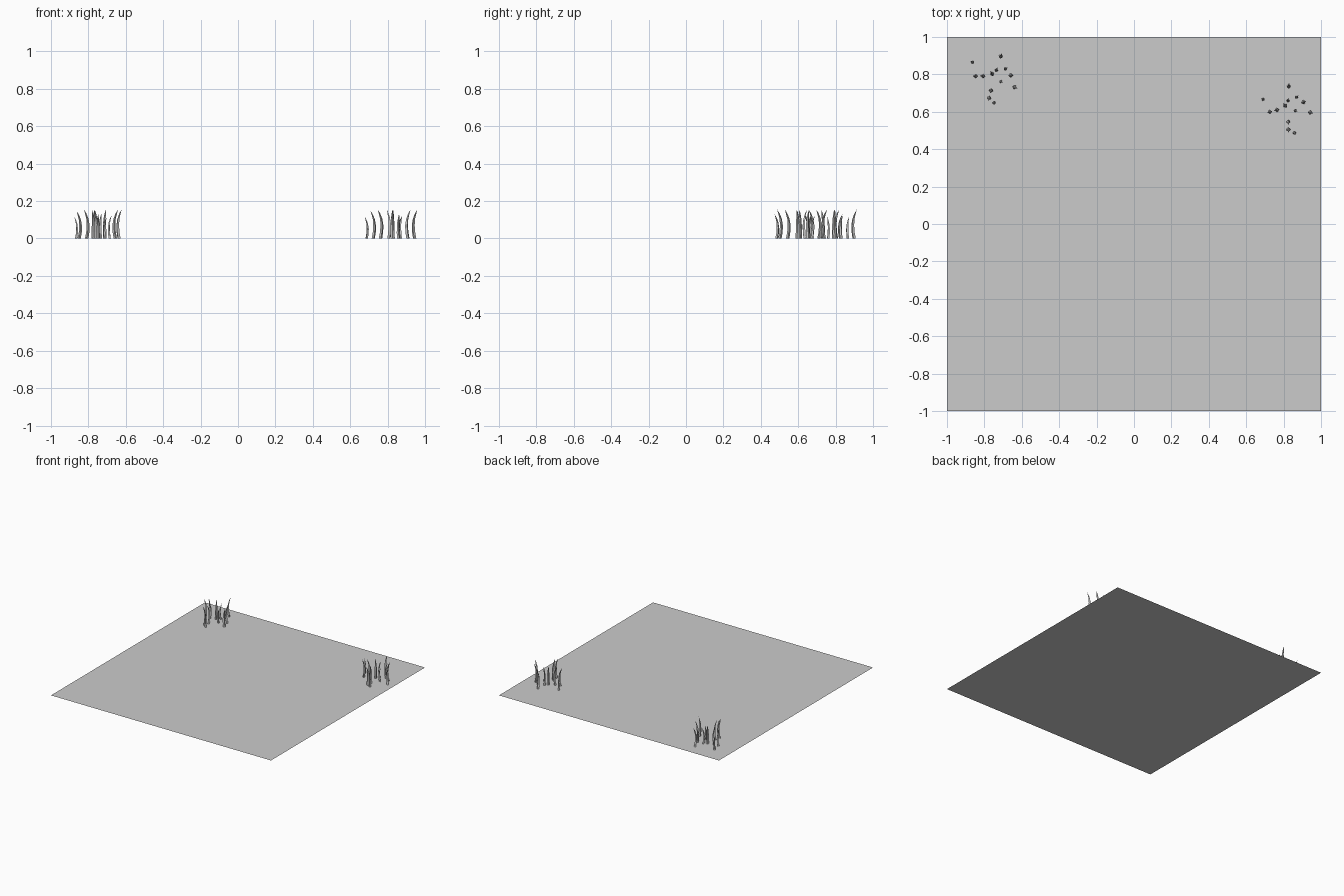
import bpy, bmesh, math
from mathutils import Matrix, Vector

if "Cube" in bpy.data.objects:
    bpy.data.objects.remove(bpy.data.objects["Cube"])

# flat ground sheet
bpy.ops.mesh.primitive_plane_add(size=2, location=(0, 0, 0))
bpy.context.object.name = "ground"

# blade stations: height, outward bend, half thickness, half width
STATIONS = [(0, -0.001, 0.009, 0.010), (0.035, -0.007, 0.0085, 0.010),
            (0.07, -0.009, 0.008, 0.009), (0.105, -0.005, 0.006, 0.007),
            (0.133, 0.004, 0.004, 0.004)]
TIP = (0.155, 0.014)

# blade spots relative to the tuft centre: x, y, scale
SPOTS = [(-0.117, 0.08, 0.75), (0.038, 0.114, 1), (-0.101, 0.005, 0.95),
         (-0.061, 0.005, 1), (-0.011, 0.02, 1), (0.014, 0.04, 0.85),
         (0.064, 0.045, 0.8), (0.094, 0.009, 1), (0.039, -0.026, 0.75),
         (0.114, -0.056, 1), (-0.016, -0.076, 1), (-0.026, -0.116, 1),
         (0.001, -0.141, 0.85)]


def add_blade(bm, x, y, s):
    """Tapered four-sided blade curling away from the tuft centre."""
    turn = Matrix.Translation((x, y, 0)) @ Matrix.Rotation(math.atan2(y, x), 4, 'Z')
    rings = []
    for z, bend, t, w in STATIONS:
        rings.append([bm.verts.new(turn @ Vector((s * (bend + a), s * b, s * z)))
                      for a, b in ((t, 0), (0, w), (-t, 0), (0, -w))])
    tip = bm.verts.new(turn @ Vector((s * TIP[1], 0, s * TIP[0])))
    for lo, hi in zip(rings, rings[1:]):
        for i in range(4):
            j = (i + 1) % 4
            bm.faces.new((lo[i], lo[j], hi[j], hi[i]))
    for i in range(4):
        bm.faces.new((rings[-1][i], rings[-1][(i + 1) % 4], tip))


# one tuft mesh shared by both corners
bm = bmesh.new()
for spot in SPOTS:
    add_blade(bm, *spot)
mesh = bpy.data.meshes.new("grass_tuft")
bm.to_mesh(mesh)
bm.free()

for name, loc, angle in (("grass_tuft_left", (-0.749, 0.786, 0), 0),
                         ("grass_tuft_right", (0.821, 0.62, 0), 15)):
    tuft = bpy.data.objects.new(name, mesh)
    tuft.location = loc
    tuft.rotation_euler.z = math.radians(angle)
    bpy.context.collection.objects.link(tuft)
